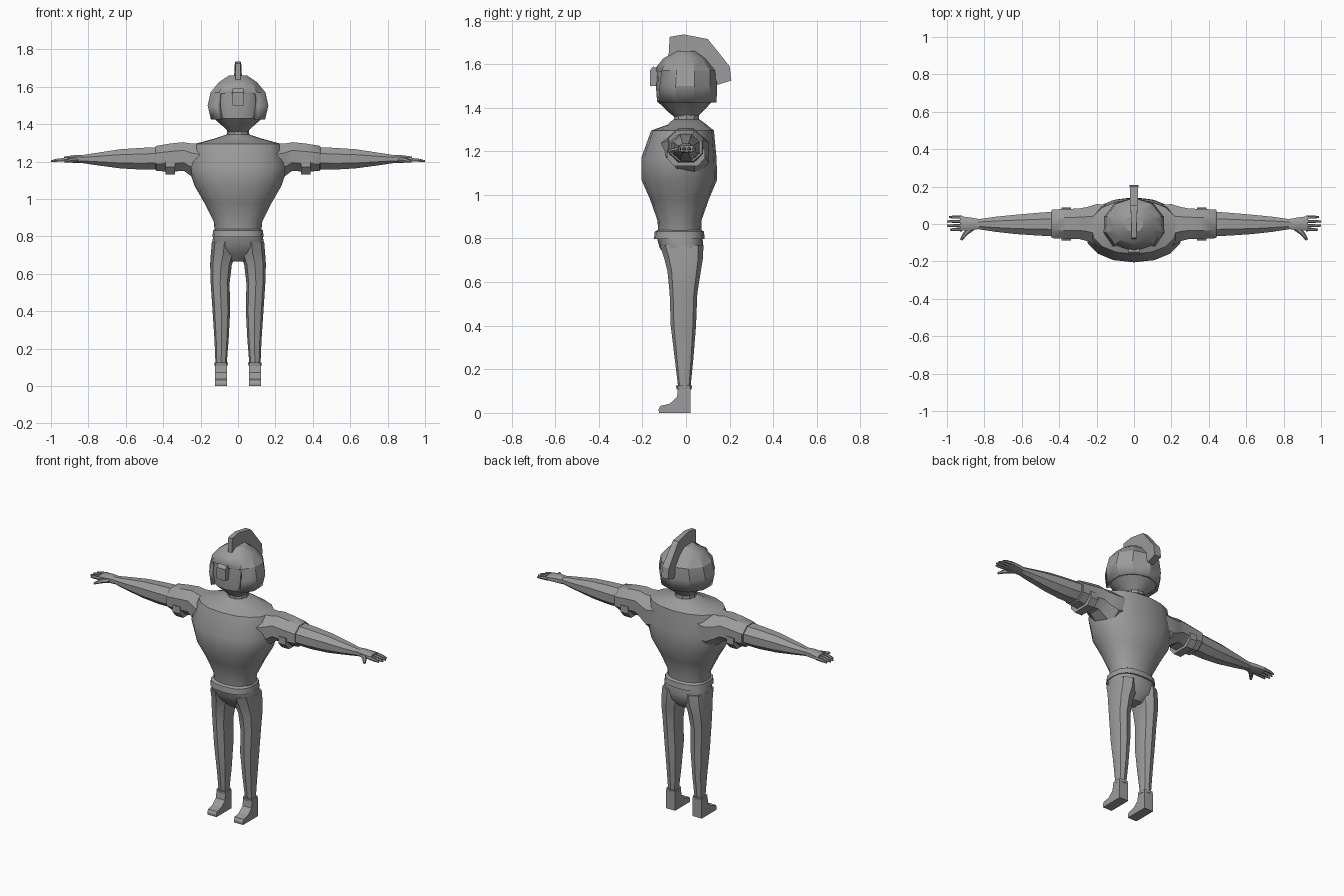
import bpy, bmesh, math
from mathutils import Vector

grey = bpy.data.materials.new("plain_grey")
grey.diffuse_color = (0.33, 0.33, 0.33, 1)


def finish(name, bm, angle=35):
    bmesh.ops.recalc_face_normals(bm, faces=bm.faces)
    me = bpy.data.meshes.new(name)
    bm.to_mesh(me)
    bm.free()
    me.materials.append(grey)
    ob = bpy.data.objects.new(name, me)
    bpy.context.collection.objects.link(ob)
    bpy.ops.object.select_all(action='DESELECT')
    ob.select_set(True)
    bpy.context.view_layer.objects.active = ob
    bpy.ops.object.shade_smooth_by_angle(angle=math.radians(angle))
    return ob


def loft(name, rings, cap=True, angle=35, skip=None):
    """Join closed rings of points; skip(row, column) leaves a hole."""
    bm = bmesh.new()
    vs = [[bm.verts.new(p) for p in r] for r in rings]
    n = len(vs[0])
    for r in range(len(vs) - 1):
        for i in range(n):
            if skip and skip(r, i):
                continue
            j = (i + 1) % n
            bm.faces.new((vs[r][i], vs[r][j], vs[r + 1][j], vs[r + 1][i]))
    if cap:
        bm.faces.new(vs[0][::-1])
    if cap or skip:
        bm.faces.new(vs[-1])
    return finish(name, bm, angle)


def oval(a0, a1, b0, b1, n, e=2.0, turn=0.0):
    """Superellipse between two bounds on each axis."""
    out = []
    for i in range(n):
        t = 2 * math.pi * (i + turn) / n
        c, s = math.cos(t), math.sin(t)
        out.append(((a0 + a1) / 2 + (a1 - a0) / 2 * math.copysign(abs(c) ** (2 / e), c),
                    (b0 + b1) / 2 + (b1 - b0) / 2 * math.copysign(abs(s) ** (2 / e), s)))
    return out


def upright(name, rows, n, e=2.0, s=1, angle=35):
    """Rows are z, x0, x1, y0, y1."""
    return loft(name, [[(s * x, y, z) for x, y in oval(x0, x1, y0, y1, n, e)]
                       for z, x0, x1, y0, y1 in rows], angle=angle)


def along(name, rows, n, e=2.0, s=1, turn=0.0, angle=35):
    """Rows are x, y0, y1, z0, z1."""
    return loft(name, [[(s * x, y, z) for y, z in oval(y0, y1, z0, z1, n, e, turn)]
                       for x, y0, y1, z0, z1 in rows], angle=angle)


def slab(name, profile, width):
    """Side profile (y, z) extruded along x; width(y) gives (x0, x1)."""
    return loft(name, [[(width(y)[k], y, z) for y, z in profile] for k in (0, 1)], angle=25)


# torso, belt and hips
upright("torso", [(z, -w, w, a, b) for z, w, a, b in [
    (0.80, .122, -.128, .07), (0.88, .13, -.13, .07), (0.98, .18, -.165, .105),
    (1.07, .232, -.205, .143), (1.17, .265, -.205, .14), (1.295, .23, -.16, .128),
    (1.322, .13, -.085, .095), (1.345, .06, -.06, .065)]], 16, 2.2)
upright("belt", [(z, -w, w, a, b) for z, w, a, b in [
    (.798, .137, -.147, .086), (.832, .133, -.143, .082), (.84, .12, -.128, .07)]], 16, 2.6)
upright("hips", [(z, -w, w, a, b) for z, w, a, b in [
    (.81, .13, -.135, .075), (.76, .14, -.122, .08), (.71, .125, -.09, .07),
    (.665, .04, -.045, .035)]], 16, 2.6)

# neck and face
upright("neck", [(1.33, -.062, .062, -.06, .066), (1.352, -.06, .06, -.058, .062),
                 (1.375, -.06, .06, -.058, .062)], 10)
upright("head", [(z, -w, w, a, b) for z, w, a, b in [
    (1.355, .05, -.05, .05), (1.375, .065, -.075, .07), (1.43, .128, -.133, .122),
    (1.5, .14, -.138, .125), (1.575, .13, -.135, .122), (1.61, .08, -.08, .08)]], 16, 2.2)

# helmet with an open face
deg = [0, 42, 75, 108, 142, 180, 218, 252, 285, 318]
helmet = loft("helmet", [[(w * math.sin(math.radians(d)),
                          (b + a) / 2 - (b - a) / 2 * math.cos(math.radians(d)), z) for d in deg]
                         for z, w, a, b in [(1.425, .15, -.16, .14), (1.5, .168, -.16, .143),
                                            (1.57, .152, -.15, .14), (1.625, .105, -.105, .095),
                                            (1.66, .05, -.045, .045)]],
              cap=False, angle=25, skip=lambda r, i: r < 2 and i in (0, 9))
shell = helmet.modifiers.new("thickness", 'SOLIDIFY')
shell.thickness = 0.022
shell.offset = -1
slab("nose_guard", [(-.166, 1.5), (-.166, 1.57), (-.15, 1.59), (-.13, 1.575), (-.135, 1.5)],
     lambda y: (-.03, .03))

# crest, wider toward the back
crest_width = lambda y: (-.014 - .045 * max(y, 0), .014 + .045 * max(y, 0))
slab("crest", [(-.08, 1.635), (-.075, 1.725), (-.01, 1.736), (.1, 1.715), (.2, 1.59),
               (.208, 1.525), (.145, 1.505), (.125, 1.56), (.085, 1.62), (.03, 1.645)], crest_width)

for s, side in ((1, "left"), (-1, "right")):
    # sleeve and strap
    along(side + "_sleeve", [(.12, -.12, .11, 1.10, 1.31), (.2, -.125, .115, 1.08, 1.305),
                             (.25, -.098, .098, 1.115, 1.303), (.29, -.088, .09, 1.145, 1.31),
                             (.36, -.086, .086, 1.14, 1.303), (.435, -.082, .084, 1.145, 1.29),
                             (.44, -.078, .08, 1.15, 1.285)], 8, 2.1, s, .5)
    loft(side + "_strap", [[(s * x, y, z) for y, z in
                            ((-.086, 1.21), (-.088, 1.17), (-.055, 1.132),
                             (.055, 1.132), (.088, 1.17), (.086, 1.21))] for x in (.337, .387)])
    # forearm
    along(side + "_forearm", [(.42, -.072, .072, 1.155, 1.282), (.52, -.066, .064, 1.153, 1.278),
                              (.63, -.058, .054, 1.16, 1.27), (.74, -.045, .042, 1.176, 1.252),
                              (.83, -.03, .028, 1.19, 1.237), (.86, -.03, .03, 1.193, 1.235)],
          8, 2.1, s, .5)
    # palm, fingers and thumb
    along(side + "_palm", [(.83, -.028, .028, 1.192, 1.235), (.87, -.036, .036, 1.192, 1.236),
                           (.93, -.036, .044, 1.196, 1.228)], 8, 3, s, .5)
    for k, (y, tip) in enumerate(((.037, .99), (.014, 1.0), (-.009, 1.0), (-.03, .985))):
        along(f"{side}_finger_{k + 1}", [(.92, y - .009, y + .009, 1.2, 1.222),
                                         (.965, y - .008, y + .008, 1.198, 1.217),
                                         (tip, y - .005, y + .005, 1.198, 1.208)], 6, 2, s)
    path = [Vector((.865, -.02, 1.21)), Vector((.9, -.05, 1.207)), Vector((.925, -.085, 1.2))]
    loft(side + "_thumb", [[(s * (p.x + r * c), p.y + .5 * r * c, p.z + r * h)
                            for c, h in oval(-1, 1, -1, 1, 6)]
                           for p, r in zip(path, (.016, .012, .006))])
    # leg
    upright(side + "_leg", [(.77, .005, .14, -.12, .08), (.71, .012, .145, -.1, .078),
                            (.65, .033, .149, -.085, .068), (.55, .045, .146, -.075, .052),
                            (.4, .042, .136, -.07, .046), (.25, .05, .126, -.052, .034),
                            (.11, .061, .12, -.035, .02)], 8, 2.4, s)
    # ankle cuff and foot
    upright(side + "_cuff", [(.108, .056, .125, -.043, .025), (.125, .054, .127, -.046, .028)],
            8, 3, s)
    slab(side + "_foot", [(.021, 0), (.021, .115), (-.036, .115), (-.042, .072), (-.075, .042),
                          (-.118, .032), (-.126, .015), (-.124, 0)],
         lambda y: (s * .06, s * .122))
